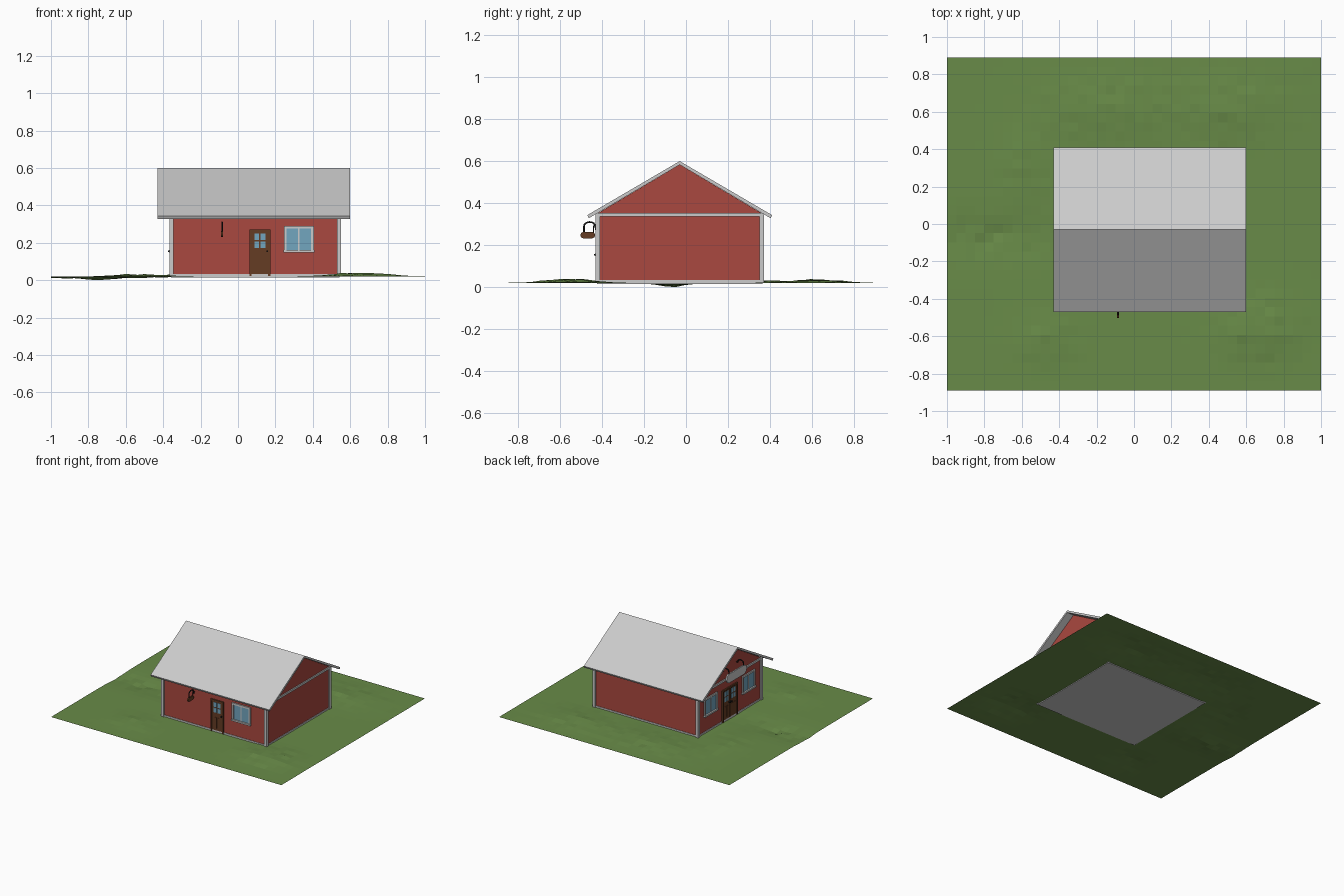
import bpy, bmesh, math, random
from mathutils import Vector, noise

if "Cube" in bpy.data.objects:
    bpy.data.objects.remove(bpy.data.objects["Cube"])

random.seed(4)


def mat(name, rgb):
    m = bpy.data.materials.new(name)
    m.diffuse_color = (*rgb, 1)
    m.use_nodes = True
    m.node_tree.nodes["Principled BSDF"].inputs["Base Color"].default_value = m.diffuse_color
    return m


RED = mat("red_paint", (0.40, 0.065, 0.05))
GREEN = mat("grass", (0.14, 0.26, 0.065))
BROWN = mat("wood", (0.13, 0.045, 0.017))
DARK = mat("iron", (0.01, 0.01, 0.01))
BLUE = mat("glass", (0.17, 0.38, 0.52))

X0, X1, Y0, Y1 = -0.355, 0.54, -0.42, 0.36
YC = (Y0 + Y1) / 2


def finish(name, bm, m=None):
    bmesh.ops.recalc_face_normals(bm, faces=bm.faces)
    me = bpy.data.meshes.new(name)
    bm.to_mesh(me)
    bm.free()
    ob = bpy.data.objects.new(name, me)
    bpy.context.collection.objects.link(ob)
    if m:
        me.materials.append(m)
    return ob


def box(name, lo, hi, m=None):
    bm = bmesh.new()
    bmesh.ops.create_cube(bm, size=1)
    for v in bm.verts:
        v.co = [(a + b) / 2 + c * abs(b - a) for a, b, c in zip(lo, hi, v.co)]
    return finish(name, bm, m)


def prism(name, profile, step, m=None):
    """Extrude a closed 3D outline along a vector."""
    bm = bmesh.new()
    f = bm.faces.new([bm.verts.new(p) for p in profile])
    r = bmesh.ops.extrude_face_region(bm, geom=[f])
    bmesh.ops.translate(bm, vec=step, verts=[g for g in r["geom"] if isinstance(g, bmesh.types.BMVert)])
    # keep the starting cap so the solid is closed
    if not f.is_valid:
        bmesh.ops.holes_fill(bm, edges=bm.edges)
    return finish(name, bm, m)


def front(u, d, z):
    return Vector((u, Y0 - d, z))


def left(u, d, z):
    return Vector((X0 - d, u, z))


def on_wall(name, wall, u0, u1, z0, z1, d, m=None):
    a, b = wall(u0, -0.004, z0), wall(u1, d, z1)
    return box(name, [min(p) for p in zip(a, b)], [max(p) for p in zip(a, b)], m)


# uneven lawn: mounds (x, y, radius x, radius y, height) and a worn path
bm = bmesh.new()
bmesh.ops.create_grid(bm, x_segments=40, y_segments=36, size=1)
bumps = [(0.66, -0.56, 0.20, 0.15, 0.018), (-0.48, -0.62, 0.15, 0.12, 0.010),
         (-0.15, 0.62, 0.30, 0.16, 0.015), (0.50, 0.62, 0.26, 0.16, 0.014),
         (-0.58, 0.33, 0.12, 0.20, 0.010), (-0.75, -0.07, 0.36, 0.12, -0.012)]
for v in bm.verts:
    x, y = v.co.x, v.co.y * 0.89
    z = 0.02
    for bx, by, rx, ry, h in bumps:
        w = math.exp(-((x - bx) / rx) ** 2 - ((y - by) / ry) ** 2)
        z += h * w * (1 + 0.8 * noise.noise(Vector((x * 14, y * 14, 3))))
    v.co = (x, y, max(z, 0))
min(bm.verts, key=lambda v: (v.co.x + 0.75) ** 2 + (v.co.y + 0.07) ** 2).co.z = 0
finish("lawn", bm, GREEN)

# walls with gables, on a low plinth
box("plinth", (X0 - 0.004, Y0 - 0.004, 0.015), (X1 + 0.004, Y1 + 0.004, 0.033))
outline = [(Y0, 0.03), (Y1, 0.03), (Y1, 0.352), (YC, 0.583), (Y0, 0.352)]
prism("walls", [(X0, y, z) for y, z in outline], (X1 - X0, 0, 0), RED)

# roof slopes
for s, label in ((-1, "front"), (1, "back")):
    prof = [(YC, 0.60), (YC + s * 0.44, 0.343), (YC + s * 0.433, 0.328), (YC, 0.583)]
    prism("roof_" + label, [(-0.43, y, z) for y, z in prof], (1.03, 0, 0))

# corner posts and gable bands
for i, x in enumerate((X0, X1)):
    for j, y in enumerate((Y0, Y1)):
        box(f"corner_post_{i}{j}", (x - 0.011, y - 0.011, 0.02), (x + 0.011, y + 0.011, 0.35))
    box(f"gable_band_{i}", (x - 0.008, Y0 - 0.01, 0.336), (x + 0.008, Y1 + 0.01, 0.352))


def window(wall, c):
    on_wall("window_glass", wall, c - 0.07, c + 0.07, 0.16, 0.28, 0.002, BLUE)
    for s in (-1, 1):
        on_wall("window_jamb", wall, c + s * 0.073 - 0.007, c + s * 0.073 + 0.007, 0.153, 0.287, 0.009)
    on_wall("window_head", wall, c - 0.08, c + 0.08, 0.276, 0.29, 0.009)
    on_wall("window_sill", wall, c - 0.083, c + 0.083, 0.149, 0.161, 0.014)
    on_wall("window_mullion", wall, c - 0.003, c + 0.003, 0.16, 0.28, 0.006)


def door(wall, c, w, handle_side):
    on_wall("door_leaf", wall, c - w / 2, c + w / 2, 0.022, 0.265, 0.004, BROWN)
    for s in (-1, 1):
        on_wall("door_lower_panel", wall, c + s * w * 0.16 - w * 0.12, c + s * w * 0.16 + w * 0.12,
                0.05, 0.135, 0.006, BROWN)
        for z in (0.172, 0.215):
            on_wall("door_pane", wall, c + s * w * 0.17 - w * 0.13, c + s * w * 0.17 + w * 0.13,
                    z, z + 0.036, 0.006, BLUE)
    h = c + handle_side * w * 0.4
    on_wall("door_handle", wall, h - 0.004, h + 0.004, 0.150, 0.158, 0.018, DARK)


def door_frame(wall, a, b):
    for u in (a, b):
        on_wall("door_jamb", wall, u - 0.006, u + 0.006, 0.022, 0.27, 0.01, BROWN)
    on_wall("door_head", wall, a - 0.006, b + 0.006, 0.26, 0.272, 0.01, BROWN)


# front wall: one door and one window
door(front, 0.117, 0.10, 1)
door_frame(front, 0.067, 0.167)
window(front, 0.325)

# left gable wall: double door between two windows
for s in (-1, 1):
    door(left, YC + s * 0.043, 0.084, -s)
    window(left, YC + s * 0.235)
door_frame(left, YC - 0.088, YC + 0.088)


def hook(name, wall, u, reach, z, drop, r):
    """Iron bracket: arches out of the wall and down to a sign."""
    cu = bpy.data.curves.new(name, "CURVE")
    cu.dimensions = "3D"
    cu.bevel_depth, cu.bevel_resolution, cu.use_fill_caps = r, 1, True
    pts = [wall(u, 0, z - 0.025), wall(u, 0.012, z - 0.025)]
    rad = (reach - 0.012) / 2
    pts += [wall(u, 0.012 + rad - rad * math.cos(t * math.pi / 8), z - 0.02 + 0.02 * math.sin(t * math.pi / 8))
            for t in range(9)]
    pts.append(wall(u, reach, z - drop))
    sp = cu.splines.new("POLY")
    sp.points.add(len(pts) - 1)
    for p, q in zip(sp.points, pts):
        p.co = (*q, 1)
    cu.materials.append(DARK)
    bpy.context.collection.objects.link(bpy.data.objects.new(name, cu))


def stadium(w, h, n=8):
    r = h / 2
    return [((w / 2 - r) * (1 if k <= n else -1) + r * math.cos(a), r * math.sin(a))
            for k in range(2 * n + 2)
            for a in [-math.pi / 2 + math.pi * (k if k <= n else k - 1) / n]]


# small sign jutting from the front wall
hook("front_sign_hook", front, -0.085, 0.066, 0.31, 0.05, 0.0045)
hook("front_sign_inner_hook", front, -0.085, 0.02, 0.30, 0.04, 0.003)
prism("front_sign", [(-0.09, -0.468 + a, 0.247 + b) for a, b in stadium(0.07, 0.03)], (0.01, 0, 0), BROWN)

# wide sign hanging from the left gable
for s in (-1, 1):
    hook("gable_sign_hook", left, YC + s * 0.09, 0.06, 0.455, 0.05, 0.005)
prism("gable_sign", [(-0.42, YC + a, 0.385 + b) for a, b in stadium(0.25, 0.07)], (0.01, 0, 0))
